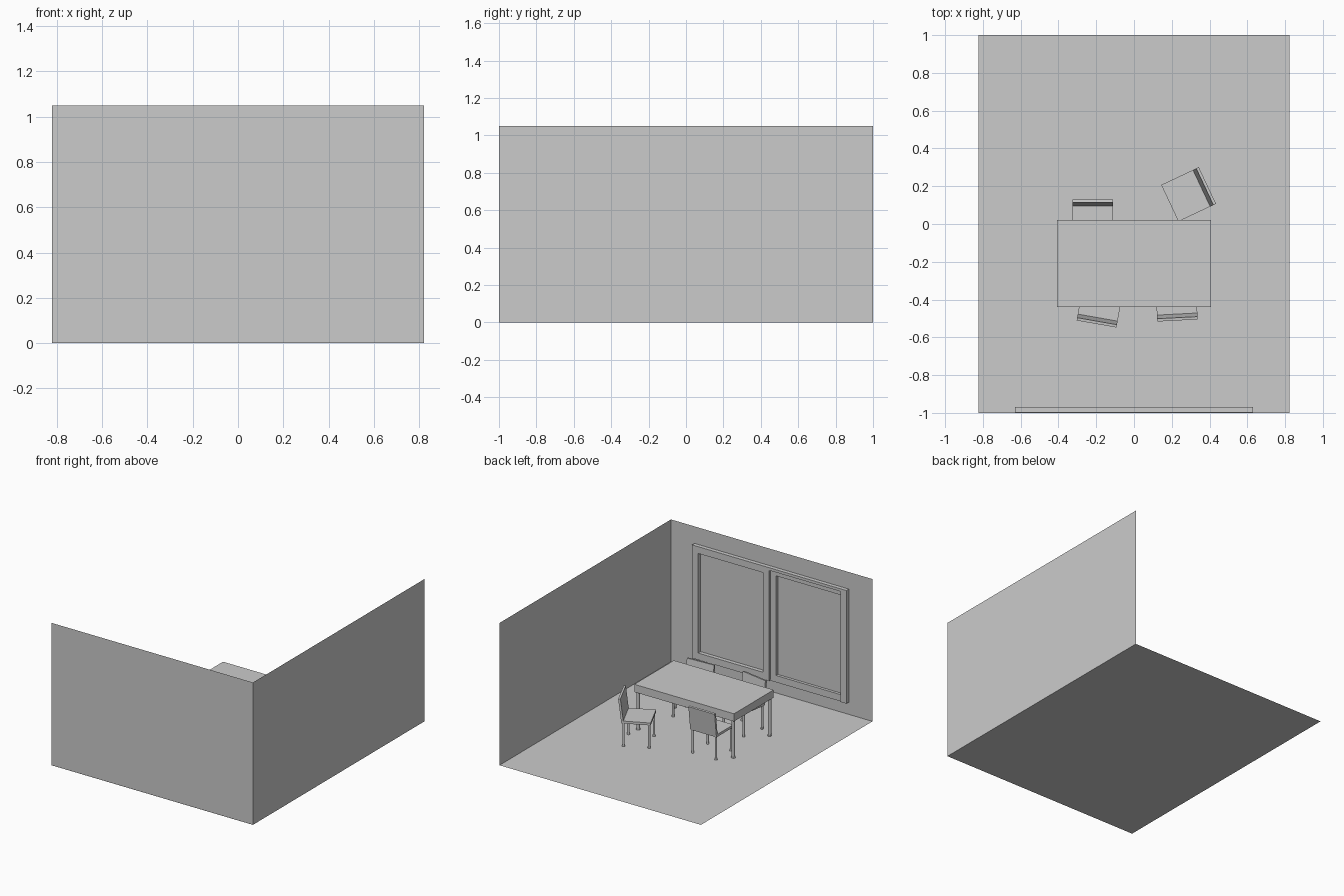
import bpy, bmesh, math
from mathutils import Matrix, Vector

if "Cube" in bpy.data.objects:
    bpy.data.objects.remove(bpy.data.objects["Cube"])

CORNERS = ((0, 0), (1, 0), (1, 1), (0, 1))


def make(name, bm, mat=Matrix()):
    bmesh.ops.recalc_face_normals(bm, faces=bm.faces)
    me = bpy.data.meshes.new(name)
    bm.to_mesh(me)
    bm.free()
    ob = bpy.data.objects.new(name, me)
    ob.matrix_world = mat
    bpy.context.collection.objects.link(ob)
    return ob


def quad(name, pts):
    bm = bmesh.new()
    bm.faces.new([bm.verts.new(p) for p in pts])
    return make(name, bm)


def add_box(bm, x, y, z):
    size = (x[1] - x[0], y[1] - y[0], z[1] - z[0])
    mid = (sum(x) / 2, sum(y) / 2, sum(z) / 2)
    m = Matrix.Translation(mid) @ Matrix.Diagonal((*size, 1))
    bmesh.ops.create_cube(bm, size=1, matrix=m)


def box(name, x, y, z, mat=Matrix()):
    bm = bmesh.new()
    add_box(bm, x, y, z)
    return make(name, bm, mat)


def leg(name, x, y, r, h, mat=Matrix()):
    # round leg with a slightly wider foot
    bm = bmesh.new()
    for rad, z0, z1 in ((r, 0.008, h), (r * 1.2, 0, 0.008)):
        bmesh.ops.create_cone(bm, cap_ends=True, segments=12, radius1=rad, radius2=rad,
                              depth=z1 - z0, matrix=Matrix.Translation((x, y, (z0 + z1) / 2)))
    return make(name, bm, mat)


def ring_frame(name, x, y, z, w):
    # rectangular frame: two stiles and two rails
    bm = bmesh.new()
    for a in ((x[0], x[0] + w), (x[1] - w, x[1])):
        add_box(bm, a, y, z)
    for b in ((z[0], z[0] + w), (z[1] - w, z[1])):
        add_box(bm, (x[0] + w, x[1] - w), y, b)
    return make(name, bm)


# room shell
W, H, WY = 0.822, 1.05, -0.999
quad("floor", [(-W, -1, 0), (W, -1, 0), (W, 1, 0), (-W, 1, 0)])
quad("front_wall", [(-W, WY, 0), (W, WY, 0), (W, WY, H), (-W, WY, H)])
quad("right_wall", [(W, -1, 0), (W, 1, 0), (W, 1, H), (W, -1, H)])

# window: two panels, the second set back, with an outer jamb and centre post
ring_frame("window_panel_right", (0, 0.63), (WY, -0.97), (0.09, 0.925), 0.05)
ring_frame("window_panel_left", (-0.625, 0), (WY, -0.978), (0.09, 0.925), 0.05)
box("window_jamb", (-0.63, -0.58), (WY, -0.97), (0.09, 0.925))
box("window_top_rail", (-0.58, 0), (WY, -0.97), (0.905, 0.925))
box("window_centre_post", (-0.006, 0.002), (-1, -0.972), (0.1, 0.915))

# table
box("table_top", (-0.407, 0.407), (-0.44, 0.022), (0.278, 0.335))
for sx in (-1, 1):
    for y in (-0.42, 0.002):
        leg("table_leg", sx * 0.388, y, 0.012, 0.28)


# chair: local back direction is +y
def chair(cx, cy, angle):
    m = Matrix.Translation((cx, cy, 0)) @ Matrix.Rotation(math.radians(angle), 4, 'Z')
    box("chair_seat", (-0.107, 0.107), (-0.11, 0.088), (0.172, 0.19), m)
    # leaning backrest from a side profile
    bm = bmesh.new()
    prof = ((0.074, 0.175), (0.089, 0.175), (0.11, 0.35), (0.095, 0.352))
    face = bm.faces.new([bm.verts.new((-0.107, y, z)) for y, z in prof])
    ext = bmesh.ops.extrude_face_region(bm, geom=[face], use_keep_orig=True)
    moved = [v for v in ext["geom"] if isinstance(v, bmesh.types.BMVert)]
    bmesh.ops.translate(bm, verts=moved, vec=Vector((0.214, 0, 0)))
    make("chair_backrest", bm, m)
    for sx in (-1, 1):
        for y in (-0.098, 0.076):
            leg("chair_leg", sx * 0.095, y, 0.008, 0.175, m)


chair(-0.2175, 0.02, 0)
chair(-0.179, -0.421, 170)
chair(0.2245, -0.401, 183)
chair(0.289, 0.157, -64.8)
